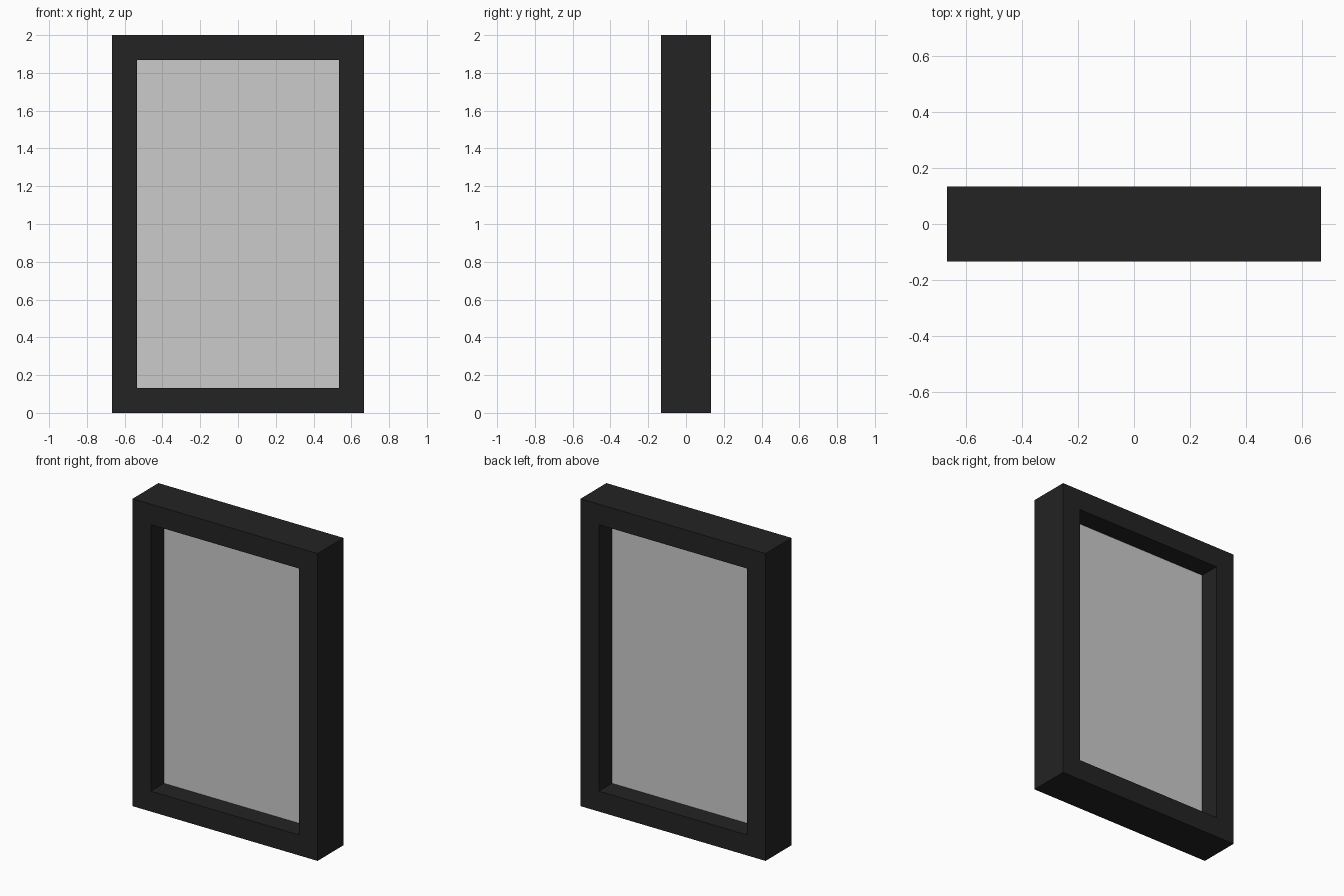
import bpy, bmesh

if "Cube" in bpy.data.objects:
    bpy.data.objects.remove(bpy.data.objects["Cube"])

WIDTH, HEIGHT, DEPTH, BORDER = 1.333, 2.0, 0.267, 0.133


def upright_rect(bm, width, height):
    # rectangle in the y = 0 plane, facing -y, centred at mid height
    corners = [(-1, 0), (1, 0), (1, 1), (-1, 1)]
    face = bm.faces.new([bm.verts.new((sx * width / 2, 0, HEIGHT / 2 + (sz - 0.5) * height))
                         for sx, sz in corners])
    face.normal_update()
    return face


def finish(bm, name):
    mesh = bpy.data.meshes.new(name)
    bm.to_mesh(mesh)
    bm.free()
    obj = bpy.data.objects.new(name, mesh)
    bpy.context.collection.objects.link(obj)
    return obj


# Dark frame: inset a rectangle, drop the middle, thicken the ring both ways
bm = bmesh.new()
face = upright_rect(bm, WIDTH, HEIGHT)
bm.normal_update()
bmesh.ops.inset_region(bm, faces=[face], thickness=BORDER,
                       use_boundary=True, use_even_offset=True)
bmesh.ops.delete(bm, geom=[face], context='FACES')
frame = finish(bm, "frame")
solid = frame.modifiers.new("depth", 'SOLIDIFY')
solid.thickness = DEPTH
solid.offset = 0
dark = bpy.data.materials.new("dark_frame")
dark.diffuse_color = (0.017, 0.017, 0.017, 1)
dark.use_nodes = True
dark.node_tree.nodes["Principled BSDF"].inputs["Base Color"].default_value = dark.diffuse_color
frame.data.materials.append(dark)

# Thin pane halfway through the frame depth
bm = bmesh.new()
upright_rect(bm, WIDTH - 2 * BORDER, HEIGHT - 2 * BORDER)
finish(bm, "pane")
